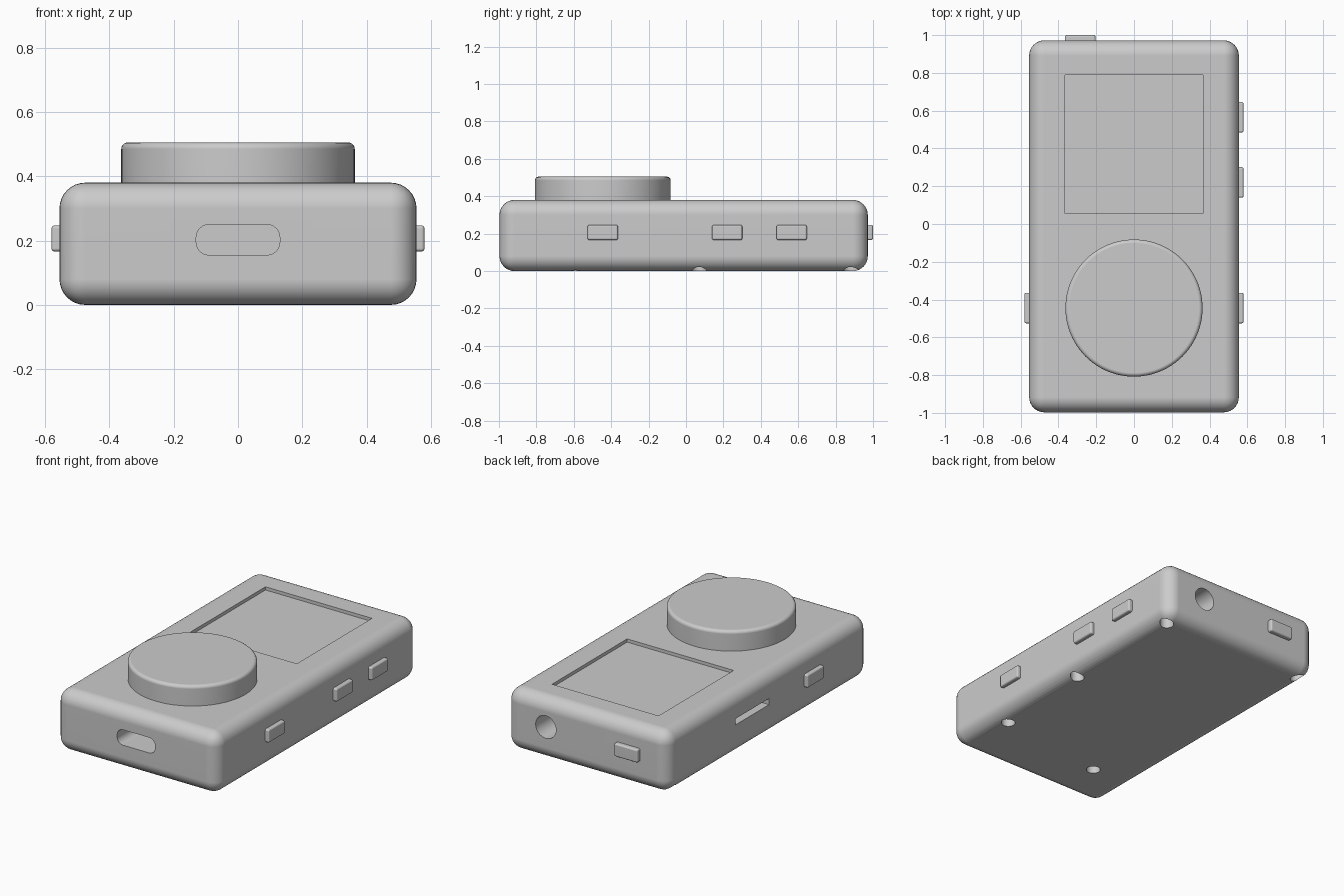
import bpy, bmesh, math
from mathutils import Matrix, Vector

cube = bpy.data.objects.get("Cube")
if cube:
    bpy.data.objects.remove(cube, do_unlink=True)

# Single neutral plastic colour
GREY = (0.6, 0.6, 0.6, 1)
plastic = bpy.data.materials.new("grey_plastic")
plastic.use_nodes = True
plastic.diffuse_color = GREY
plastic.node_tree.nodes["Principled BSDF"].inputs["Base Color"].default_value = GREY


def to_object(name, bm):
    mesh = bpy.data.meshes.new(name)
    bm.to_mesh(mesh)
    bm.free()
    mesh.materials.append(plastic)
    obj = bpy.data.objects.new(name, mesh)
    bpy.context.collection.objects.link(obj)
    return obj


def box(name, low, high, radius=0, axis=None, segments=4):
    """Box between two corners; rounds all edges, or only those along one axis."""
    low, high = Vector(low), Vector(high)
    bm = bmesh.new()
    bmesh.ops.create_cube(bm, size=1)
    for v in bm.verts:
        v.co = (low + high) / 2 + v.co * (high - low)
    if radius:
        edges = [e for e in bm.edges if axis is None
                 or abs((e.verts[0].co - e.verts[1].co)[axis]) > 1e-4]
        bmesh.ops.bevel(bm, geom=edges, offset=radius, segments=segments,
                        profile=0.5, affect='EDGES', clamp_overlap=True)
    return to_object(name, bm)


def cylinder(name, centre, radius, depth, along_y=False, bevel=0, sides=32):
    bm = bmesh.new()
    bmesh.ops.create_cone(bm, cap_ends=True, segments=sides, radius1=radius,
                          radius2=radius, depth=depth)
    if bevel:
        rim = [e for e in bm.edges if all(v.co.z > 0 for v in e.verts)]
        bmesh.ops.bevel(bm, geom=rim, offset=bevel, segments=4,
                        profile=0.5, affect='EDGES')
    if along_y:
        bmesh.ops.rotate(bm, verts=bm.verts, matrix=Matrix.Rotation(math.pi / 2, 3, 'X'))
    bmesh.ops.translate(bm, verts=bm.verts, vec=centre)
    return to_object(name, bm)


def select_only(obj):
    bpy.ops.object.select_all(action='DESELECT')
    obj.select_set(True)
    bpy.context.view_layer.objects.active = obj


def cut(obj, cutter):
    mod = obj.modifiers.new("cut", 'BOOLEAN')
    mod.operation, mod.solver, mod.object = 'DIFFERENCE', 'EXACT', cutter
    select_only(obj)
    bpy.ops.object.modifier_apply(modifier=mod.name)
    bpy.data.objects.remove(cutter, do_unlink=True)


def smooth(obj):
    select_only(obj)
    bpy.ops.object.shade_smooth_by_angle(angle=math.radians(30))
    mod = obj.modifiers.new("even_shading", 'WEIGHTED_NORMAL')
    mod.keep_sharp = True


# Rounded case
W, FRONT, BACK, TOP = 0.555, -0.997, 0.972, 0.38
case = box("case", (-W, FRONT, 0), (W, BACK, TOP), 0.08, segments=8)

# Screen recess, charging port, card slot and audio jack
cut(case, box("screen_cutter", (-0.365, 0.055, TOP - 0.02), (0.365, 0.79, TOP + 0.1)))
cut(case, box("port_cutter", (-0.13, FRONT - 0.1, 0.155), (0.13, FRONT + 0.18, 0.25),
              0.04, axis=1, segments=6))
cut(case, box("slot_cutter", (-W - 0.1, -0.02, 0.19), (-W + 0.12, 0.31, 0.228)))
cut(case, cylinder("jack_cutter", (0.28, BACK, 0.207), 0.07, 0.4, along_y=True))

# Screw holes in the underside
for x, y in [(0.49, 0.88), (-0.5, 0.88), (0.49, 0.07), (0.46, -0.59), (-0.27, -0.69)]:
    cut(case, cylinder("screw_cutter", (x, y, 0), 0.04, 0.2))
smooth(case)

# Dial on the upper face
smooth(cylinder("dial", (0, -0.445, 0.435), 0.363, 0.14, bevel=0.02, sides=96))

# Side buttons
Z0, Z1, HALF = 0.166, 0.247, 0.081
for name, side, y in [("left_front_button", 1, -0.445), ("left_middle_button", 1, 0.22),
                      ("left_rear_button", 1, 0.565), ("right_button", -1, -0.445)]:
    inner, outer = sorted((side * (W - 0.03), side * 0.58))
    smooth(box(name, (inner, y - HALF, Z0), (outer, y + HALF, Z1), 0.01))

# Power button on the rear
smooth(box("power_button", (-0.285 - HALF, BACK - 0.03, Z0),
           (-0.285 + HALF, 1, Z1), 0.01))
